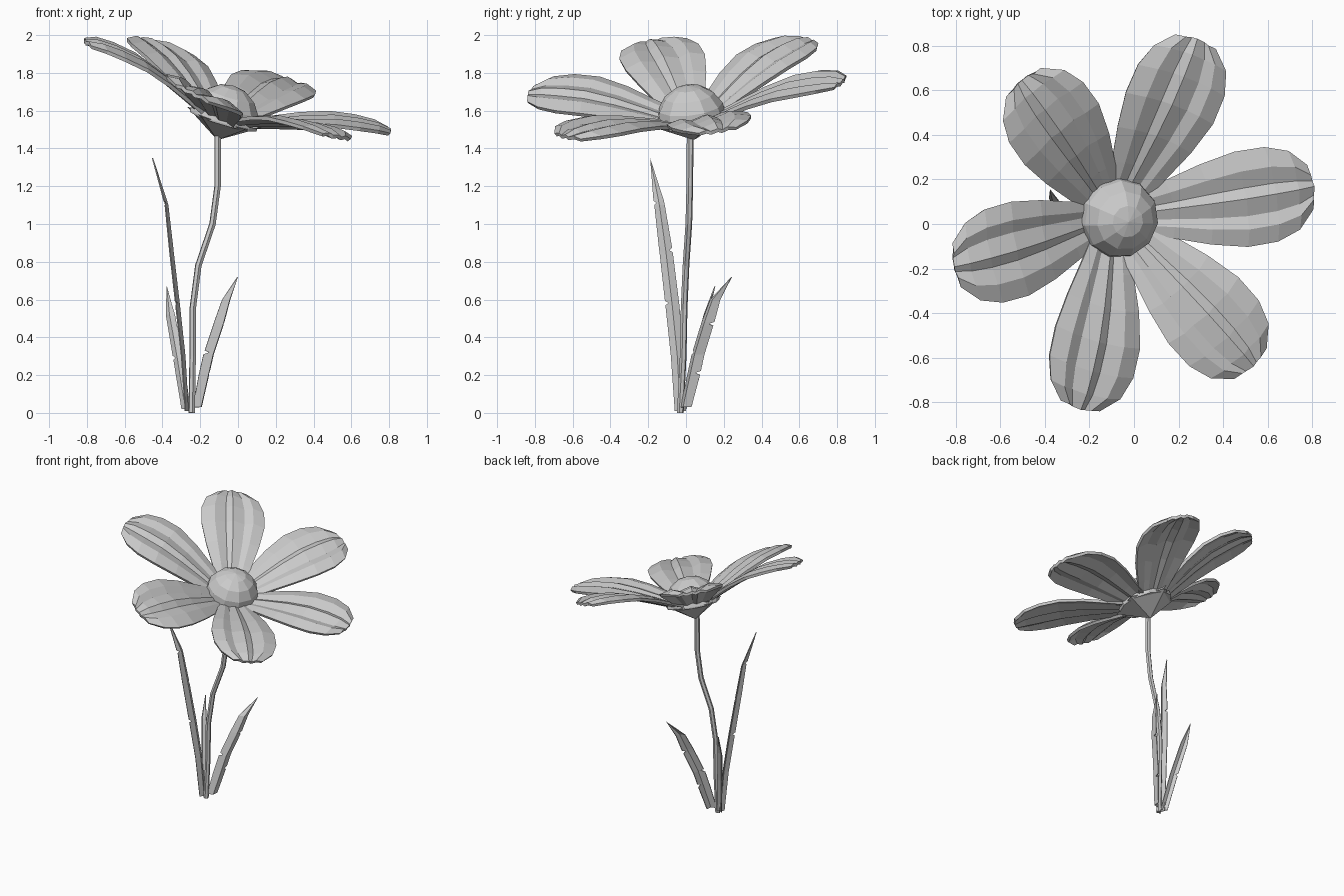
import bpy, bmesh, math
from mathutils import Vector, Matrix

cube = bpy.data.objects.get("Cube")
if cube:
    bpy.data.objects.remove(cube, do_unlink=True)

GREY = (0.6, 0.6, 0.6, 1)
grey = bpy.data.materials.new("plain grey")
grey.use_nodes = True
grey.diffuse_color = GREY
grey.node_tree.nodes["Principled BSDF"].inputs["Base Color"].default_value = GREY


def add_object(name, data):
    obj = bpy.data.objects.new(name, data)
    bpy.context.collection.objects.link(obj)
    data.materials.append(grey)
    return obj


def finish(name, bm):
    mesh = bpy.data.meshes.new(name)
    bm.to_mesh(mesh)
    bm.free()
    return add_object(name, mesh)


def sheet(name, rows, thickness):
    """Thin solid skinned over rows of points."""
    bm = bmesh.new()
    grid = [[bm.verts.new(p) for p in row] for row in rows]
    for a, b in zip(grid, grid[1:]):
        for i in range(len(a) - 1):
            bm.faces.new((a[i], a[i + 1], b[i + 1], b[i]))
    bmesh.ops.remove_doubles(bm, verts=bm.verts, dist=0.0005)
    obj = finish(name, bm)
    solid = obj.modifiers.new("thickness", 'SOLIDIFY')
    solid.thickness = thickness
    solid.offset = -1
    return obj


# Tilted frame of the flower head
up = Vector((0.285, -0.115, 0.95)).normalized()
side = (Vector((1, 0, 0)) - up * up.x).normalized()
head = Matrix((side, up.cross(side), up)).transposed().to_4x4()
head.translation = (-0.075, 0.03, 1.56)

# Faceted domed centre
bm = bmesh.new()
bmesh.ops.create_uvsphere(bm, u_segments=11, v_segments=8, radius=0.187)
bmesh.ops.bisect_plane(bm, geom=bm.verts[:] + bm.edges[:] + bm.faces[:],
                       plane_co=(0, 0, -0.01), plane_no=(0, 0, -1), clear_outer=True)
bmesh.ops.holes_fill(bm, edges=bm.edges)
bmesh.ops.translate(bm, verts=bm.verts, vec=(0, 0, -0.006))
finish("flower_centre", bm).matrix_world = head

# Pointed receptacle beneath the petals
bm = bmesh.new()
bmesh.ops.create_cone(bm, cap_ends=True, segments=5, radius1=0.012, radius2=0.21, depth=0.11)
bmesh.ops.translate(bm, verts=bm.verts, vec=(0, 0, -0.06))
finish("receptacle", bm).matrix_world = head

# Petal stations: distance, half width, height
STATIONS = [(0.12, 0.09, -0.015), (0.25, 0.13, 0.035), (0.4, 0.18, 0.09), (0.55, 0.214, 0.133),
            (0.68, 0.212, 0.152), (0.78, 0.175, 0.16), (0.85, 0.095, 0.155)]
# Pleats: position across, fold height
PLEATS = [(-1, 0), (-0.65, 0.018), (-0.38, 0), (0, 0.02), (0.22, 0), (0.6, 0.018), (1, -0.004)]
# Petals: angle, length, lift, roll
PETALS = [(8.5, 1.03, 1, 0), (69, 1.03, 1.15, 0), (127.5, 0.98, 1.2, 0),
          (191.5, 0.99, 1.2, 0), (253, 1.02, 1.05, -8), (311, 1.05, 0.9, 0)]
for n, (angle, length, lift, roll) in enumerate(PETALS, 1):
    rows = []
    for r, half, h in STATIONS:
        row = [Vector((r * length - 0.02 * u * u, u * half, h * lift + fold * half / 0.19))
               for u, fold in PLEATS]
        rows.append(row)
    petal = sheet(f"petal_{n}", rows, 0.02)
    petal.matrix_world = (head @ Matrix.Rotation(math.radians(angle), 4, 'Z')
                          @ Matrix.Rotation(math.radians(roll), 4, 'X'))

# Bent stem
curve = bpy.data.curves.new("stem", 'CURVE')
curve.dimensions = '3D'
curve.bevel_depth = 0.018
curve.bevel_resolution = 1
curve.use_fill_caps = True
path = [(-0.245, -0.03, 0), (-0.24, -0.015, 0.3), (-0.24, -0.01, 0.55), (-0.21, 0, 0.78),
        (-0.135, 0.015, 1), (-0.108, 0.02, 1.2), (-0.108, 0.022, 1.48)]
spline = curve.splines.new('POLY')
spline.points.add(len(path) - 1)
for point, co in zip(spline.points, path):
    point.co = (*co, 1)
spline.use_smooth = False
add_object("stem", curve)


def leaf(name, points, across, depth, nicks):
    """Folded blade along points (x, y, z, width), with small nicks in one edge."""
    across = Vector(across)
    fold = Vector((across.y, -across.x, 0)).normalized() * depth
    rows = []
    for i, (x, y, z, w) in enumerate(points):
        mid = Vector((x, y, z))
        row = [mid - across * w, mid + fold * w, mid + across * w]
        rows.append(row)
        if i in nicks:
            step = (Vector(points[i + 1][:3]) - mid).normalized() * 0.012
            notch = [p + step for p in row]
            notch[nicks[i]] = notch[nicks[i]].lerp(notch[1], 0.5)
            rows += [notch, [p + step * 2 for p in row]]
    return sheet(name, rows, 0.006)


# Three blades around the stem
leaf("tall_leaf", [(-0.275, -0.03, 0.01, 0.8), (-0.295, -0.045, 0.3, 0.95), (-0.325, -0.072, 0.57, 1),
                   (-0.357, -0.105, 0.85, 0.95), (-0.382, -0.14, 1.1, 0.75), (-0.45, -0.19, 1.35, 0)],
     (0.002, 0.037, 0), 0.018, {2: 0, 3: 2, 4: 0})
leaf("right_leaf", [(-0.215, 0, 0.03, 0.85), (-0.18, 0.04, 0.2, 1), (-0.155, 0.064, 0.31, 1),
                    (-0.105, 0.11, 0.46, 1), (-0.062, 0.155, 0.6, 0.8), (0, 0.24, 0.72, 0)],
     (0.027, 0.034, 0), 0.03, {1: 2, 2: 0, 3: 2})
leaf("back_leaf", [(-0.275, -0.01, 0.02, 0.9), (-0.315, 0.045, 0.28, 1), (-0.358, 0.105, 0.52, 0.9),
                   (-0.378, 0.15, 0.67, 0)],
     (0.027, -0.01, 0), 0.014, {1: 0})
